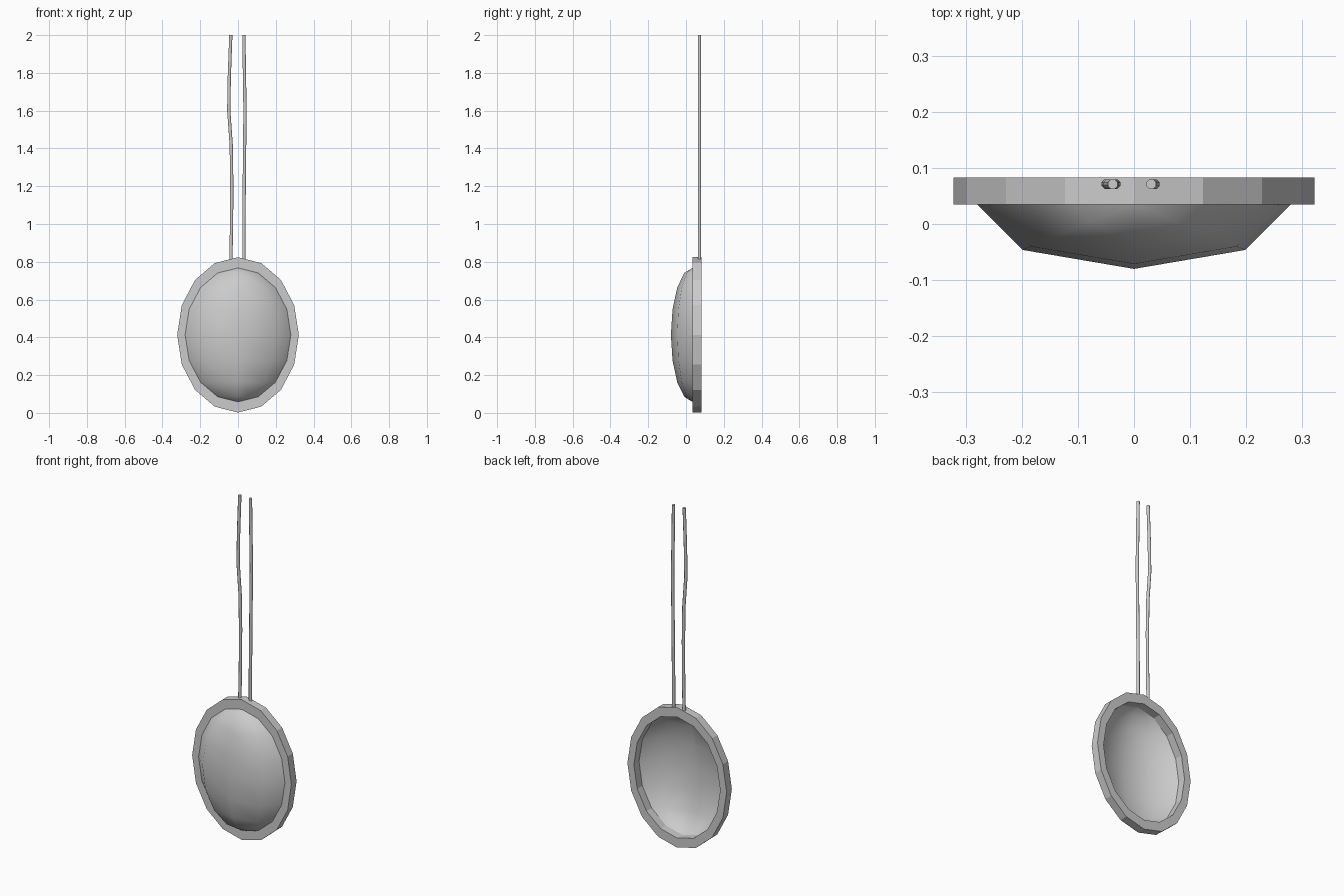
import bpy, bmesh
from math import sin, cos, pi

if "Cube" in bpy.data.objects:
    bpy.data.objects.remove(bpy.data.objects["Cube"])

CZ = 0.413          # centre height of the oval
Y0, Y1 = 0.035, 0.083


def add_object(name, bm):
    bmesh.ops.recalc_face_normals(bm, faces=bm.faces)
    mesh = bpy.data.meshes.new(name)
    bm.to_mesh(mesh)
    bm.free()
    ob = bpy.data.objects.new(name, mesh)
    bpy.context.collection.objects.link(ob)
    return ob


def smooth(ob, angle):
    bpy.ops.object.select_all(action='DESELECT')
    ob.select_set(True)
    bpy.context.view_layer.objects.active = ob
    bpy.ops.object.shade_smooth_by_angle(angle=angle)


# Oval rim: rectangular section swept round a 16-sided ellipse
def make_rim(sides=16):
    bm = bmesh.new()
    section = [(0.322, 0.411, Y0), (0.322, 0.411, Y1),
               (0.28, 0.355, Y1), (0.28, 0.355, Y0)]
    rings = []
    for i in range(sides):
        a = 2 * pi * i / sides
        rings.append([bm.verts.new((rx * sin(a), y, CZ + rz * cos(a)))
                      for rx, rz, y in section])
    for i in range(sides):
        a, b = rings[i], rings[(i + 1) % sides]
        for j in range(4):
            k = (j + 1) % 4
            bm.faces.new((a[j], a[k], b[k], b[j]))
    return add_object("oval_rim", bm)


# Bulging front shell: front half of a stretched sphere, open at the back
def make_dome():
    bm = bmesh.new()
    bmesh.ops.create_uvsphere(bm, u_segments=8, v_segments=8, radius=1)
    back = [f for f in bm.faces if f.calc_center_median().y > 0]
    bmesh.ops.delete(bm, geom=back, context='FACES')
    for v in bm.verts:
        v.co = (v.co.x * 0.28, Y0 + v.co.y * 0.115, CZ + v.co.z * 0.355)
    ob = add_object("domed_front", bm)
    # normals outwards on the open shell
    if sum(p.normal.y for p in ob.data.polygons) > 0:
        ob.data.flip_normals()
    return ob


# Hanging cord: slim eight-sided tube through (x, z) points
def make_cord(name, path, r=0.0092, sides=8):
    bm = bmesh.new()
    rings = []
    for x, z in path:
        rings.append([bm.verts.new((x + r * cos(a), 0.071 + r * sin(a), z))
                      for a in (2 * pi * (i + 0.5) / sides for i in range(sides))])
    for a, b in zip(rings, rings[1:]):
        for j in range(sides):
            k = (j + 1) % sides
            bm.faces.new((a[j], a[k], b[k], b[j]))
    bm.faces.new(rings[0])
    bm.faces.new(rings[-1])
    return add_object(name, bm)


make_rim()
smooth(make_dome(), 0.9)
cords = {
    "cord_left": [(-0.038, 0.80), (-0.034, 1.0), (-0.033, 1.22), (-0.036, 1.42),
                  (-0.049, 1.6), (-0.046, 1.78), (-0.038, 2.0)],
    "cord_right": [(0.031, 0.80), (0.031, 1.0), (0.034, 1.3), (0.037, 1.6),
                   (0.034, 1.8), (0.031, 2.0)],
}
for name, path in cords.items():
    smooth(make_cord(name, path), 0.9)
